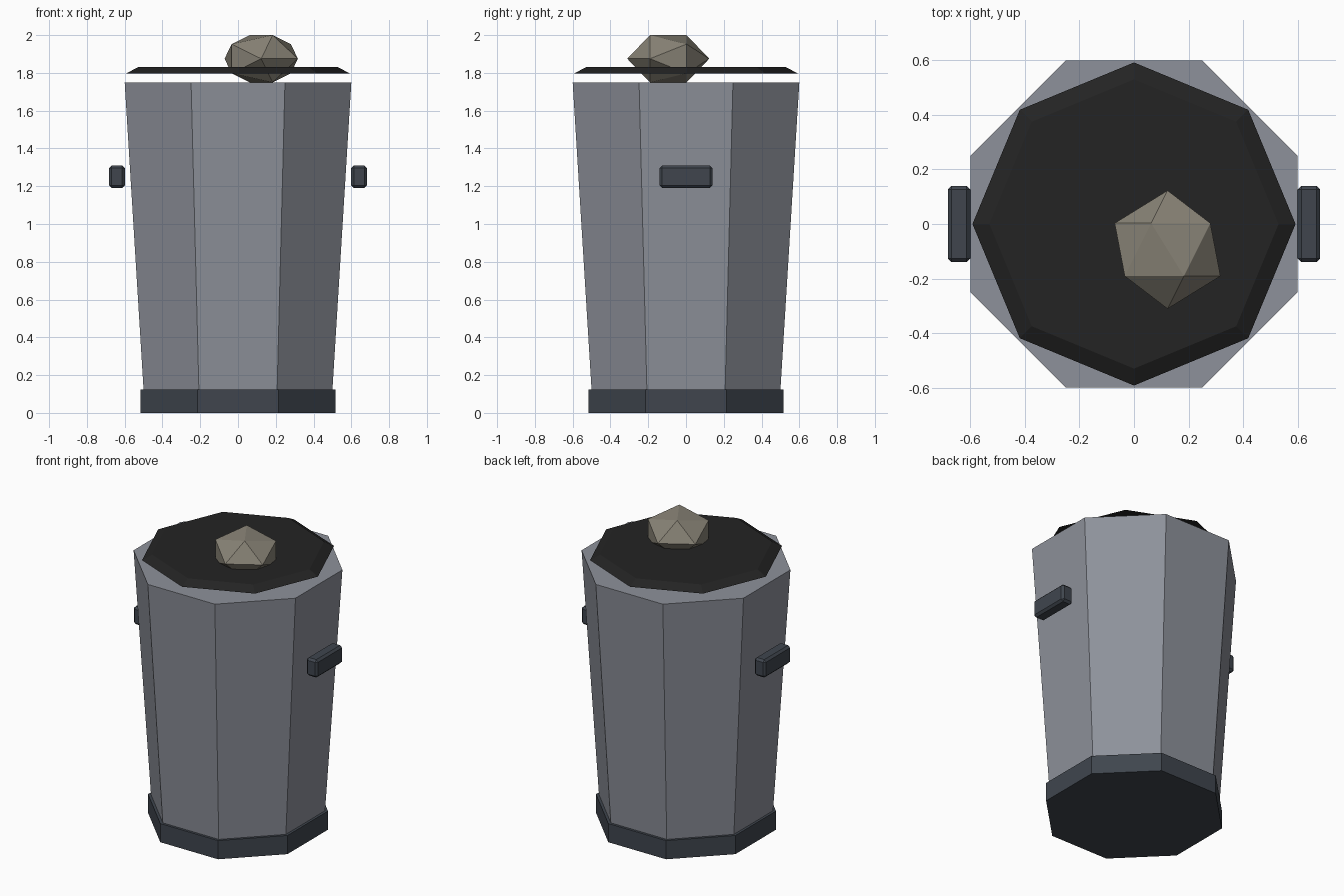
import bpy, bmesh, math
from mathutils import Matrix

default = bpy.data.objects.get("Cube")
if default:
    bpy.data.objects.remove(default, do_unlink=True)


def material(name, r, g, b):
    m = bpy.data.materials.new(name)
    m.use_nodes = True
    m.diffuse_color = (r, g, b, 1)
    bsdf = m.node_tree.nodes["Principled BSDF"]
    bsdf.inputs["Base Color"].default_value = (r, g, b, 1)
    bsdf.inputs["Roughness"].default_value = 0.8
    return m


def add_object(name, bm, mat):
    bmesh.ops.recalc_face_normals(bm, faces=bm.faces)
    mesh = bpy.data.meshes.new(name)
    bm.to_mesh(mesh)
    bm.free()
    mesh.materials.append(mat)
    obj = bpy.data.objects.new(name, mesh)
    bpy.context.scene.collection.objects.link(obj)
    return obj


def octagon(name, z0, z1, r0, r1, mat, turn=0.0):
    """Tapered eight-sided prism between two heights; r is the corner radius."""
    bm = bmesh.new()
    bmesh.ops.create_cone(
        bm, cap_ends=True, segments=8, radius1=r0, radius2=r1, depth=z1 - z0,
        matrix=Matrix.Translation((0, 0, (z0 + z1) / 2)) @ Matrix.Rotation(turn, 4, "Z"))
    return add_object(name, bm, mat)


metal = material("grey metal", 0.27, 0.285, 0.325)
trim = material("dark slate trim", 0.05, 0.06, 0.076)
black = material("black lid", 0.017, 0.017, 0.017)
stone = material("tan stone", 0.245, 0.225, 0.18)

# Bin body and foot ring, flat sides facing the axes
flat = math.pi / 8
corner = 1 / math.cos(flat)
octagon("bin_body", 0.01, 1.75, 0.493 * corner, 0.6 * corner, metal, flat)
octagon("base_ring", 0, 0.125, 0.517 * corner, 0.517 * corner, trim, flat)

# Lid, corners on the axes, sloping rim
octagon("lid", 1.797, 1.83, 0.592, 0.53, black)

# Side handles with chamfered edges
for side, label in ((1, "left"), (-1, "right")):
    bm = bmesh.new()
    bmesh.ops.create_cube(
        bm, size=1,
        matrix=Matrix.Translation((side * 0.641, 0, 1.25)) @ Matrix.Diagonal((0.083, 0.28, 0.12, 1)))
    bmesh.ops.bevel(bm, geom=bm.edges[:], offset=0.014, segments=1, affect="EDGES")
    add_object(label + "_handle", bm, trim)

# Squashed twenty-sided lump on the lid: hull of three golden rectangles
phi = (1 + math.sqrt(5)) / 2
bm = bmesh.new()
for a in (-1, 1):
    for b in (-phi, phi):
        for co in ((0, a, b), (a, b, 0), (b, 0, a)):
            bm.verts.new(co)
bmesh.ops.convex_hull(bm, input=bm.verts[:])
bm.transform(Matrix.Translation((0.123, -0.094, 1.875))
             @ Matrix.Diagonal((0.114, 0.114, 0.0773, 1))
             @ Matrix.Rotation(math.atan(1 / phi), 4, "Z"))
add_object("lid_stone", bm, stone)
